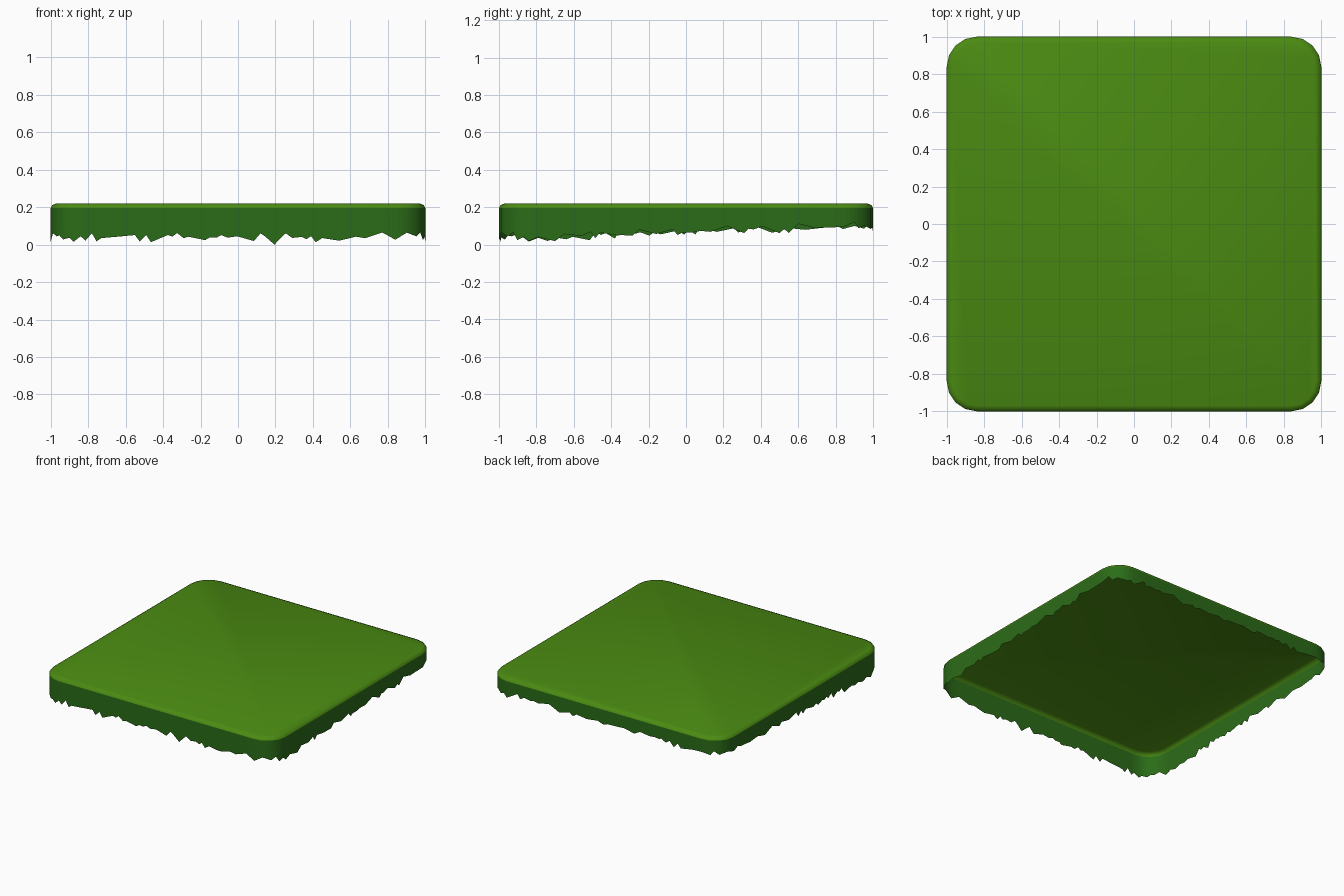
import bpy, math, random

if "Cube" in bpy.data.objects:
    bpy.data.objects.remove(bpy.data.objects["Cube"])

random.seed(7)
R = 0.16      # corner radius
TOP = 0.22    # height of the flat top
RIM = 0.195   # where the cap meets the skirt


def material(name, rgb):
    m = bpy.data.materials.new(name)
    m.diffuse_color = (*rgb, 1)
    m.use_nodes = True
    m.node_tree.nodes["Principled BSDF"].inputs["Base Color"].default_value = m.diffuse_color
    return m


def outline(inset=0.0, steps=4):
    """Rounded square, counter-clockwise from the front left."""
    pts = []
    c, r = 1 - R, R - inset
    for k, (sx, sy) in enumerate([(-1, -1), (1, -1), (1, 1), (-1, 1)]):
        for i in range(steps + 1):
            a = math.pi + k * math.pi / 2 + i * math.pi / 2 / steps
            pts.append((sx * c + r * math.cos(a), sy * c + r * math.sin(a)))
    return pts


def make(name, verts, faces, mat):
    me = bpy.data.meshes.new(name)
    me.from_pydata(verts, [], faces)
    me.materials.append(mat)
    ob = bpy.data.objects.new(name, me)
    bpy.context.collection.objects.link(ob)
    for p in me.polygons:
        p.use_smooth = True
    return ob


light = material("light grass green", (0.07, 0.26, 0.006))
dark = material("dark grass green", (0.024, 0.15, 0.009))

# Grass cap: flat top with a softly bevelled rim
rings = [(0.0, RIM), (0.007, 0.21), (0.03, TOP)]
verts, faces = [], []
for inset, z in rings:
    verts += [(x, y, z) for x, y in outline(inset)]
n = len(outline())
for r in range(len(rings) - 1):
    for i in range(n):
        j = (i + 1) % n
        faces.append((r * n + i, r * n + j, (r + 1) * n + j, (r + 1) * n + i))
faces.append(tuple(range(2 * n, 3 * n)))
make("grass_cap", verts, faces, light)

# Hanging grass skirt: open strip with a ragged lower edge
path = []
pts = outline()
for i, (x0, y0) in enumerate(pts):
    x1, y1 = pts[(i + 1) % n]
    length = math.hypot(x1 - x0, y1 - y0)
    d = 0.0
    while d < length - 0.015:
        t = d / length
        path.append((x0 + (x1 - x0) * t, y0 + (y1 - y0) * t))
        d += random.choice([0.025, 0.035, 0.05, 0.09])

verts, faces = [], []
m = len(path)
for i, (x, y) in enumerate(path):
    base = 0.04 + 0.055 * min(1, max(0, (y + 0.7) / 1.5))
    z = base + random.uniform(-0.018, 0.014) + (0.012 if i % 2 else -0.01)
    verts += [(x, y, RIM), (x, y, max(0.008, z))]
verts[2 * (m // 5) + 1] = (*verts[2 * (m // 5) + 1][:2], 0.0)  # longest blade
for i in range(m):
    j = (i + 1) % m
    faces.append((2 * i, 2 * i + 1, 2 * j + 1, 2 * j))
make("grass_skirt", verts, faces, dark)
